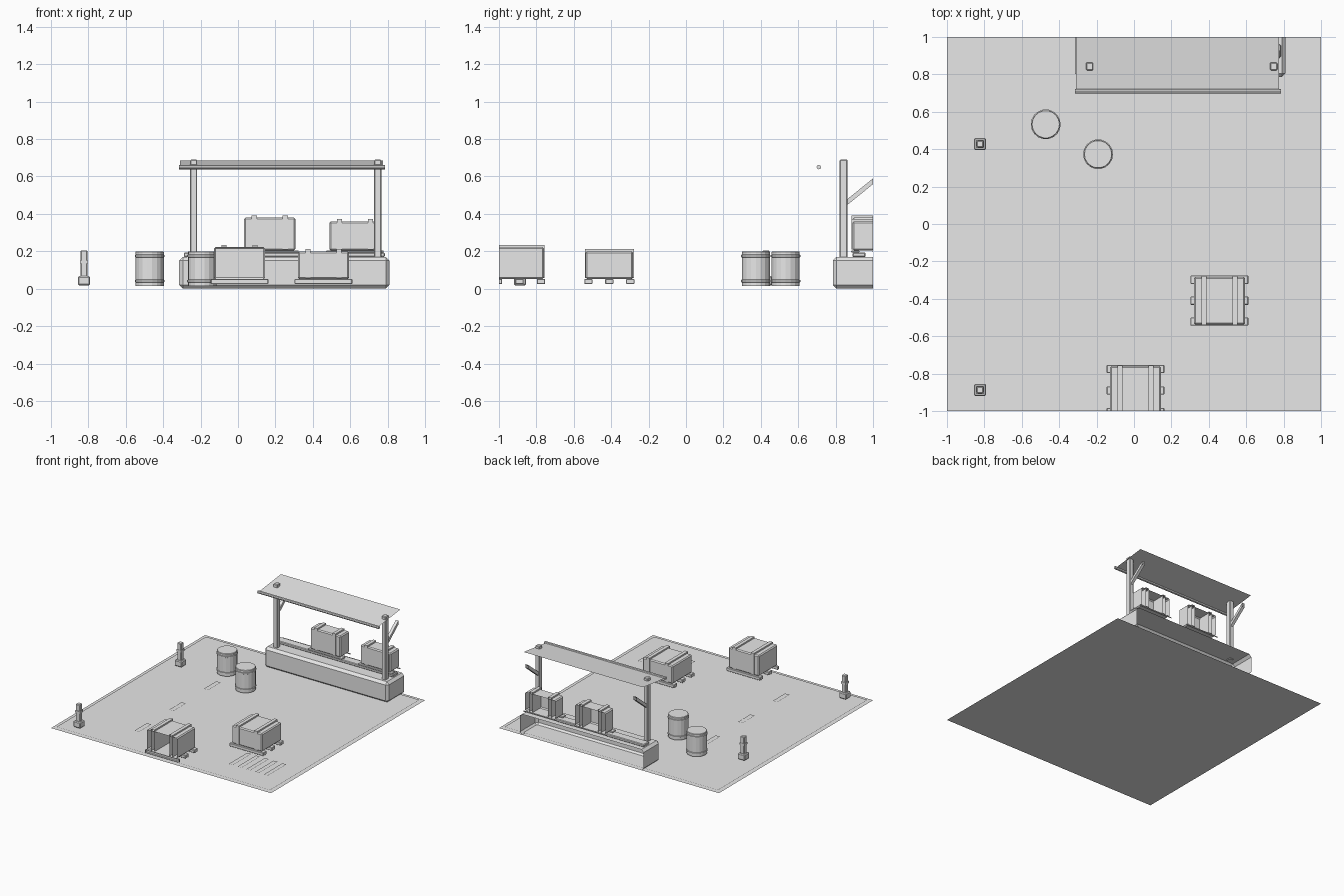
import bpy
import bmesh
import math
from mathutils import Matrix, Vector

cube = bpy.data.objects.get("Cube")
if cube:
    bpy.data.objects.remove(cube, do_unlink=True)

grey = bpy.data.materials.new("plain grey")
grey.use_nodes = True
grey.diffuse_color = (0.8, 0.8, 0.8, 1)
for node in grey.node_tree.nodes:
    if node.type == 'BSDF_PRINCIPLED':
        node.inputs["Base Color"].default_value = (0.8, 0.8, 0.8, 1)


def finish(name, bm):
    """Trim the part to the square plot, leaving cuts open, and link it."""
    for side in (-1, 1):
        geom = bm.verts[:] + bm.edges[:] + bm.faces[:]
        bmesh.ops.bisect_plane(bm, geom=geom, dist=1e-5, plane_co=(0, side, 0),
                               plane_no=(0, side, 0), clear_outer=True)
    mesh = bpy.data.meshes.new(name)
    bm.to_mesh(mesh)
    bm.free()
    mesh.materials.append(grey)
    obj = bpy.data.objects.new(name, mesh)
    bpy.context.collection.objects.link(obj)
    return obj


def box(name, x, y, z, bevel=0.0, tilt=0.0):
    """Box from ranges on each axis, with optional chamfer and tilt about x."""
    bm = bmesh.new()
    bmesh.ops.create_cube(bm, size=1)
    size = [r[1] - r[0] for r in (x, y, z)]
    mid = Vector([(r[0] + r[1]) / 2 for r in (x, y, z)])
    bmesh.ops.scale(bm, vec=size, verts=bm.verts)
    if bevel:
        bmesh.ops.bevel(bm, geom=bm.edges[:], offset=bevel, segments=1,
                        affect='EDGES', profile=0.5)
    if tilt:
        bmesh.ops.rotate(bm, matrix=Matrix.Rotation(tilt, 3, 'X'), verts=bm.verts)
    bmesh.ops.translate(bm, vec=mid, verts=bm.verts)
    return finish(name, bm)


def sheet(name, x, y, z0, z1=None):
    """Single sheet, sloping from z0 at the front to z1 at the back."""
    z1 = z0 if z1 is None else z1
    bm = bmesh.new()
    corners = ((x[0], y[0], z0), (x[1], y[0], z0), (x[1], y[1], z1), (x[0], y[1], z1))
    bm.faces.new([bm.verts.new(c) for c in corners])
    return finish(name, bm)


def around(c, half):
    return (c - half, c + half)


def lathe(name, cx, cy, profile, sides=18):
    """Turned solid from (radius, height) points, closed at both ends."""
    bm = bmesh.new()
    rings = []
    for r, z in profile:
        angles = [2 * math.pi * i / sides for i in range(sides)]
        rings.append([bm.verts.new((cx + r * math.cos(a), cy + r * math.sin(a), z))
                      for a in angles])
    for low, high in zip(rings, rings[1:]):
        for i in range(sides):
            j = (i + 1) % sides
            bm.faces.new((low[i], low[j], high[j], high[i]))
    bm.faces.new(rings[0][::-1])
    bm.faces.new(rings[-1])
    obj = finish(name, bm)
    for face in obj.data.polygons:
        face.use_smooth = False
    return obj


def crate(name, cx, cy, z0, z1, slat, half_y):
    """Crate on three slats, with two straps over the top."""
    box(name + "_body", around(cx, 0.137), around(cy, half_y), (z0, z1), 0.008)
    for i, side in enumerate((-1, 1)):
        box(f"{name}_strap_{i}", around(cx + side * 0.083, 0.014),
            around(cy, half_y + 0.004), (z0 + 0.004, z1 + 0.012))
    for i in (-1, 0, 1):
        box(f"{name}_slat_{i + 1}", around(cx, 0.154),
            around(cy + i * (half_y - 0.015), 0.022), (z0 - slat, z0), 0.003)


# Ground and slightly raised paving
sheet("ground", (-1, 1), (-1, 1), 0)
sheet("paving", (-0.97, 0.97), (-0.97, 0.97), 0.006)

# Painted ground markings
for i, y in enumerate((-0.155, 0.715)):
    sheet(f"lane_line_{i}", (-0.5, 0.86), around(y, 0.01), 0.01)
for i in range(3):
    sheet(f"lane_dash_{i}", around(-0.43, 0.02), around(-0.62 + 0.45 * i, 0.08), 0.012)
for i in range(5):
    sheet(f"hatch_stripe_{i}", around(0.48 + 0.08 * i, 0.018), (-0.78, -0.54), 0.012)

# Loading dock with a sill along it
box("dock", (-0.315, 0.81), (0.785, 1.2), (0, 0.17), 0.02)
box("dock_sill", (-0.29, 0.785), (0.89, 0.96), (0.17, 0.193), 0.005)

# Canopy: posts, braces, sloping sheet and front pole
for side, x in (("right", -0.237), ("left", 0.747)):
    box(f"{side}_post", around(x, 0.019), (0.822, 0.864), (0.165, 0.69), 0.005)
    box(f"{side}_brace", around(x, 0.012), (0.83, 1.07), (0.522, 0.546), 0, math.radians(39))
sheet("canopy", (-0.31, 0.775), (0.71, 1), 0.65, 0.685)
bm = bmesh.new()
bmesh.ops.create_cone(bm, cap_ends=True, segments=8, radius1=0.012, radius2=0.012, depth=1.1)
bmesh.ops.rotate(bm, matrix=Matrix.Rotation(math.pi / 2, 3, 'Y'), verts=bm.verts)
bmesh.ops.translate(bm, vec=(0.235, 0.71, 0.65), verts=bm.verts)
finish("canopy_pole", bm)

# Crates on the yard and on the dock
crate("front_crate", 0.008, -0.89, 0.052, 0.222, 0.027, 0.13)
crate("yard_crate", 0.457, -0.41, 0.052, 0.2, 0.027, 0.127)
crate("dock_crate_a", 0.17, 1.02, 0.205, 0.38, 0.012, 0.13)
crate("dock_crate_b", 0.625, 1.02, 0.205, 0.36, 0.012, 0.13)

# Barrels with two hoops
barrel = [(0.076, 0.015), (0.076, 0.034), (0.08, 0.036), (0.08, 0.046), (0.076, 0.048),
          (0.076, 0.168), (0.08, 0.17), (0.08, 0.18), (0.076, 0.182), (0.076, 0.196),
          (0.073, 0.2)]
lathe("barrel_a", -0.472, 0.533, barrel)
lathe("barrel_b", -0.192, 0.373, barrel)

# Bollards
for i, y in enumerate((-0.887, 0.428)):
    box(f"bollard_base_{i}", around(-0.823, 0.032), around(y, 0.032), (0.018, 0.067), 0.006)
    box(f"bollard_post_{i}", around(-0.823, 0.018), around(y, 0.018), (0.06, 0.205), 0.004)
    box(f"bollard_band_{i}", around(-0.823, 0.021), around(y, 0.021), (0.135, 0.152))
